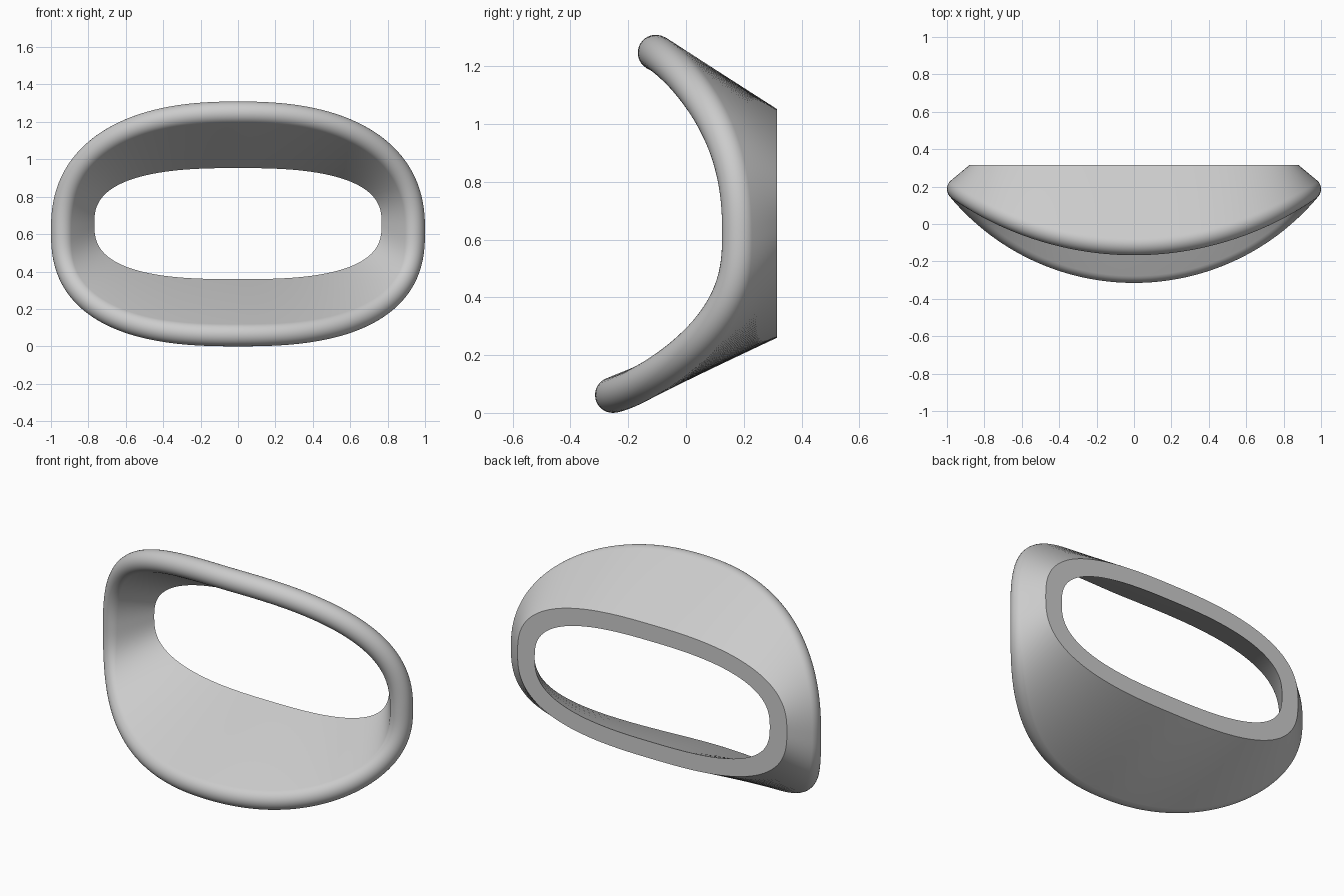
import bpy, bmesh, math
from mathutils import Vector

if "Cube" in bpy.data.objects:
    bpy.data.objects.remove(bpy.data.objects["Cube"])

N = 200          # sections around the ring
ARC = 16         # segments over the rounded rim
R = 0.062        # rim radius
BACK_Y = 0.315


def oval(t, half_x, mid_z, up, down, n_up, n_down):
    """Squarish oval with different upper and lower halves, as (x, z)."""
    c, s = math.cos(t), math.sin(t)
    n = n_up if s >= 0 else n_down
    k = (abs(c) ** n + abs(s) ** n) ** (-1 / n)
    return half_x * k * c, mid_z + (up if s >= 0 else down) * k * s


def rim(t):
    """Centre line of the rounded rim, sweeping forward at top and bottom."""
    x, z = oval(t, 0.938, 0.62, 0.627, 0.558, 2.4, 2.6)
    side_y, tip_y = 0.187, (-0.105 if math.sin(t) >= 0 else -0.253)
    sag = side_y - tip_y
    rad = (0.938 ** 2 + sag ** 2) / (2 * sag)
    return Vector((x, tip_y + rad - math.sqrt(rad * rad - x * x), z))


def back(t, half_x, half_z):
    x, z = oval(t, half_x, 0.656, half_z, half_z, 2.65, 2.75)
    return Vector((x, BACK_Y, z))


# Ring body: one wall section per angle, flat at the back and round in front
bm = bmesh.new()
sections = []
for i in range(N):
    t = 2 * math.pi * i / N
    outer, inner = back(t, 0.88, 0.396), back(t, 0.768, 0.297)
    centre = rim(t)
    tangent = (rim(t + 0.004) - rim(t - 0.004)).normalized()
    d = centre - (outer + inner) / 2
    d = (d - tangent * d.dot(tangent)).normalized()
    n = tangent.cross(d)
    if n.dot(outer - inner) < 0:
        n = -n
    pts = [outer]
    for j in range(ARC + 1):
        a = math.pi * j / ARC
        pts.append(centre + R * (math.cos(a) * n + math.sin(a) * d))
    pts.append(inner)
    sections.append([bm.verts.new(p) for p in pts])

for i in range(N):
    a, b = sections[i], sections[(i + 1) % N]
    for j in range(len(a)):
        k = (j + 1) % len(a)
        bm.faces.new((a[j], b[j], b[k], a[k]))
bmesh.ops.recalc_face_normals(bm, faces=bm.faces)

mesh = bpy.data.meshes.new("curved_ring")
bm.to_mesh(mesh)
bm.free()
ring = bpy.data.objects.new("curved_ring", mesh)
bpy.context.collection.objects.link(ring)
bpy.context.view_layer.objects.active = ring
ring.select_set(True)
bpy.ops.object.shade_smooth_by_angle(angle=math.radians(30))
